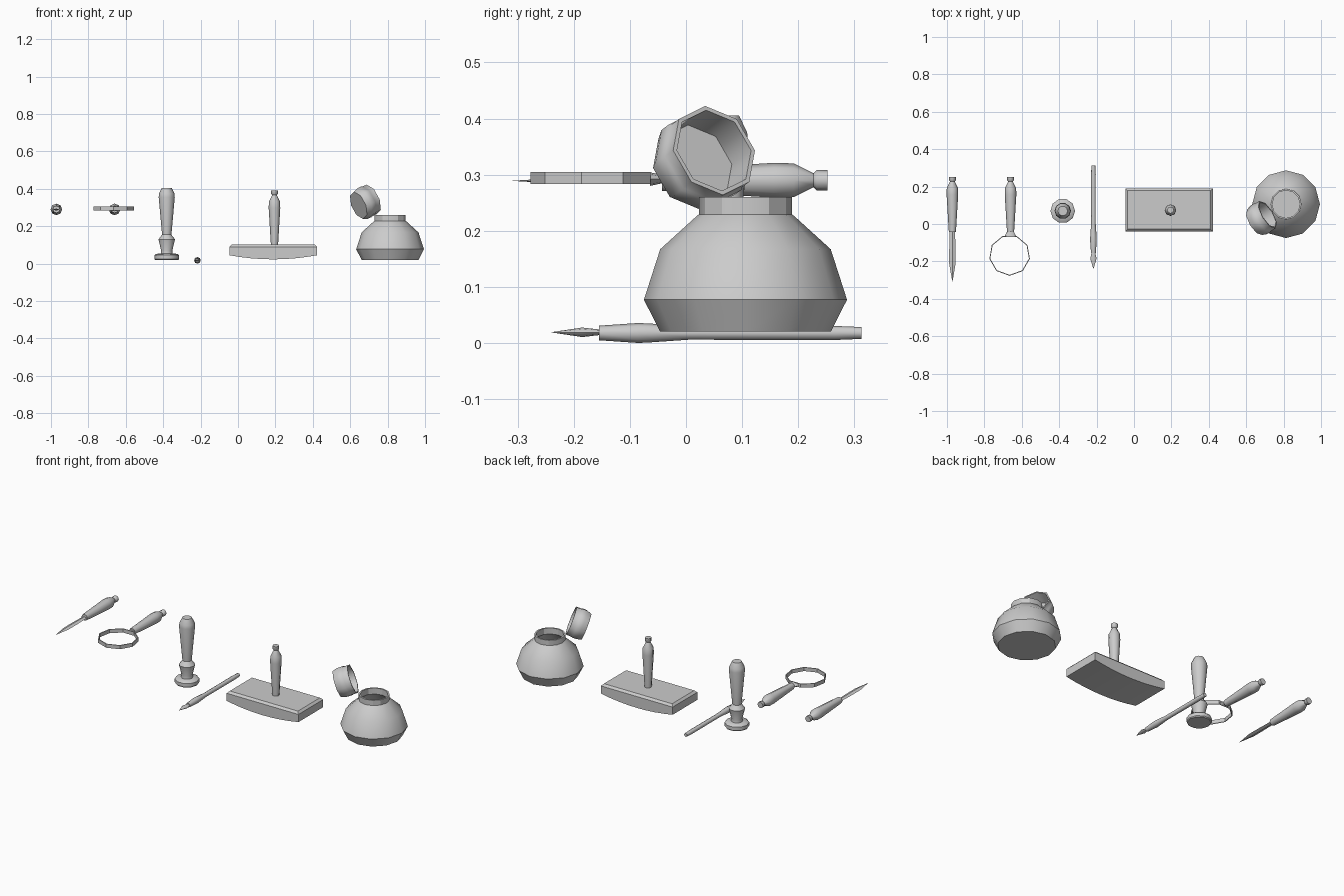
import bpy, bmesh, math
from math import radians
from mathutils import Matrix, Vector

cube = bpy.data.objects.get("Cube")
if cube:
    bpy.data.objects.remove(cube)

GREY = (0.6, 0.6, 0.6)
grey = bpy.data.materials.new("plain grey")
grey.use_nodes = True
grey.diffuse_color = (*GREY, 1)
grey.node_tree.nodes["Principled BSDF"].inputs["Base Color"].default_value = (*GREY, 1)


def finish(name, bm, matrix=Matrix(), angle=35):
    """Turn a bmesh into a shaded object."""
    bmesh.ops.recalc_face_normals(bm, faces=bm.faces)
    bm.transform(matrix)
    mesh = bpy.data.meshes.new(name)
    bm.to_mesh(mesh)
    bm.free()
    mesh.materials.append(grey)
    obj = bpy.data.objects.new(name, mesh)
    bpy.context.collection.objects.link(obj)
    bpy.ops.object.select_all(action='DESELECT')
    obj.select_set(True)
    bpy.context.view_layer.objects.active = obj
    bpy.ops.object.shade_smooth_by_angle(angle=radians(angle))
    return obj


def lathe(name, profile, sides, matrix=Matrix(), turn=0.0, closed=False, angle=35):
    """Revolve (radius, height) pairs about z; ends are capped unless the profile is closed."""
    bm = bmesh.new()
    rings = []
    for r, z in profile:
        steps = [turn + math.tau * i / sides for i in range(sides)]
        rings.append([bm.verts.new((r * math.cos(a), r * math.sin(a), z)) for a in steps])
    pairs = list(zip(rings, rings[1:]))
    if closed:
        pairs.append((rings[-1], rings[0]))
    else:
        bm.faces.new(rings[0])
        bm.faces.new(rings[-1])
    for a, b in pairs:
        for i in range(sides):
            j = (i + 1) % sides
            bm.faces.new((a[i], a[j], b[j], b[i]))
    return finish(name, bm, matrix, angle)


def at(x, y, z):
    return Matrix.Translation((x, y, z))


# Lathe axis pointing to the back (+y) or to the front (-y)
TO_BACK = Matrix.Rotation(radians(-90), 4, 'X')
TO_FRONT = Matrix.Rotation(radians(90), 4, 'X')

# Shared turned handle, measured upward from its base
HANDLE = [(.019, 0), (.031, .2), (.03, .235), (.0125, .27), (.018, .276), (.018, .295)]

# Inkwell: hollow pot with a short neck
POT = [(.152, .02), (.181, .077), (.152, .167), (.086, .227), (.083, .229), (.083, .26),
       (.074, .26), (.074, .225), (.14, .16), (.165, .077), (.14, .03)]
lathe("inkwell_pot", POT, 12, at(.813, .106, 0), angle=30)

# Inkwell lid: hollow cap swung open on the neck
axis = Vector((-.8, -.48, -.36))
LID = [(.078, .087), (.088, .06), (.088, .034), (.085, .03), (.085, 0), (.077, 0), (.075, .068)]
lid_turn = axis.to_track_quat('Z', 'Y').to_matrix().to_4x4()
lathe("inkwell_lid", LID, 8, at(.714, .05, .343) @ lid_turn, angle=46)

# Rocker blotter: block with a bowed underside
bm = bmesh.new()
left, right, front, back = -.046, .422, -.04, .19
count = 8
outline = [(left, .09), (right, .09)]
for i in range(count + 1):
    t = 1 - 2 * i / count
    outline.append(((left + right) / 2 + t * (right - left) / 2, .023 + .022 * t * t))
sides = [[bm.verts.new((x, y, z)) for x, z in outline] for y in (front, back)]
for s in sides:
    bm.faces.new(s)
for i in range(len(outline)):
    j = (i + 1) % len(outline)
    bm.faces.new((sides[0][i], sides[0][j], sides[1][j], sides[1][i]))
finish("blotter_block", bm)

# Blotter top plate with a bevelled edge
bm = bmesh.new()
bmesh.ops.create_cube(bm, size=1)
bmesh.ops.scale(bm, vec=(right - left, back - front, .012), verts=bm.verts)
for v in bm.verts:
    if v.co.z > 0:
        v.co.x -= math.copysign(.012, v.co.x)
        v.co.y -= math.copysign(.012, v.co.y)
finish("blotter_plate", bm, at((left + right) / 2, (front + back) / 2, .096), angle=20)
lathe("blotter_handle", HANDLE, 8, at(.195, .074, .097), angle=46)

# Wax seal stamp standing upright
SEAL = [(.062, .02), (.066, .025), (.066, .045), (.058, .052), (.032, .055), (.03, .07),
        (.044, .13), (.025, .155), (.043, .355), (.041, .375), (.026, .405)]
lathe("seal_stamp", SEAL, 10, at(-.381, .07, 0), angle=37)

# Dip pen lying on the ground, holder and nib
PEN = [(.013, 0), (.0178, .07), (.0165, .095), (.012, .16), (.0125, .42), (.0105, .468)]
lathe("pen_holder", PEN, 8, at(-.217, -.155, .0178) @ TO_BACK, angle=46)
NIB = [(.009, -.005), (.017, .03), (.0005, .085)]
flat_nib = Matrix.Diagonal((1, 1, .5, 1))
lathe("pen_nib", NIB, 8, at(-.217, -.155, .019) @ flat_nib @ TO_FRONT, angle=46)

# Letter knife with a diamond-section blade
lathe("knife_handle", HANDLE, 8, at(-.971, -.043, .29) @ TO_BACK, angle=46)
BLADE = [(.014, -.01), (.017, .1), (.017, .17), (.0005, .266)]
lathe("knife_blade", BLADE, 4, at(-.971, -.043, .289) @ Matrix.Diagonal((1, 1, .35, 1)) @ TO_FRONT)

# Magnifying glass: thin faceted hoop, collar and handle
lathe("magnifier_handle", HANDLE, 8, at(-.66, -.043, .29) @ TO_BACK, angle=46)
HOOP = [(.11, .283), (.11, .305), (.105, .305), (.105, .283)]
lathe("magnifier_hoop", HOOP, 9, at(-.665, -.167, 0), turn=radians(-90), closed=True)
COLLAR = [(.019, 0), (.03, .021)]
lathe("magnifier_collar", COLLAR, 8,
      at(-.661, -.043, .292) @ Matrix.Diagonal((1, 1, .4, 1)) @ TO_FRONT)
